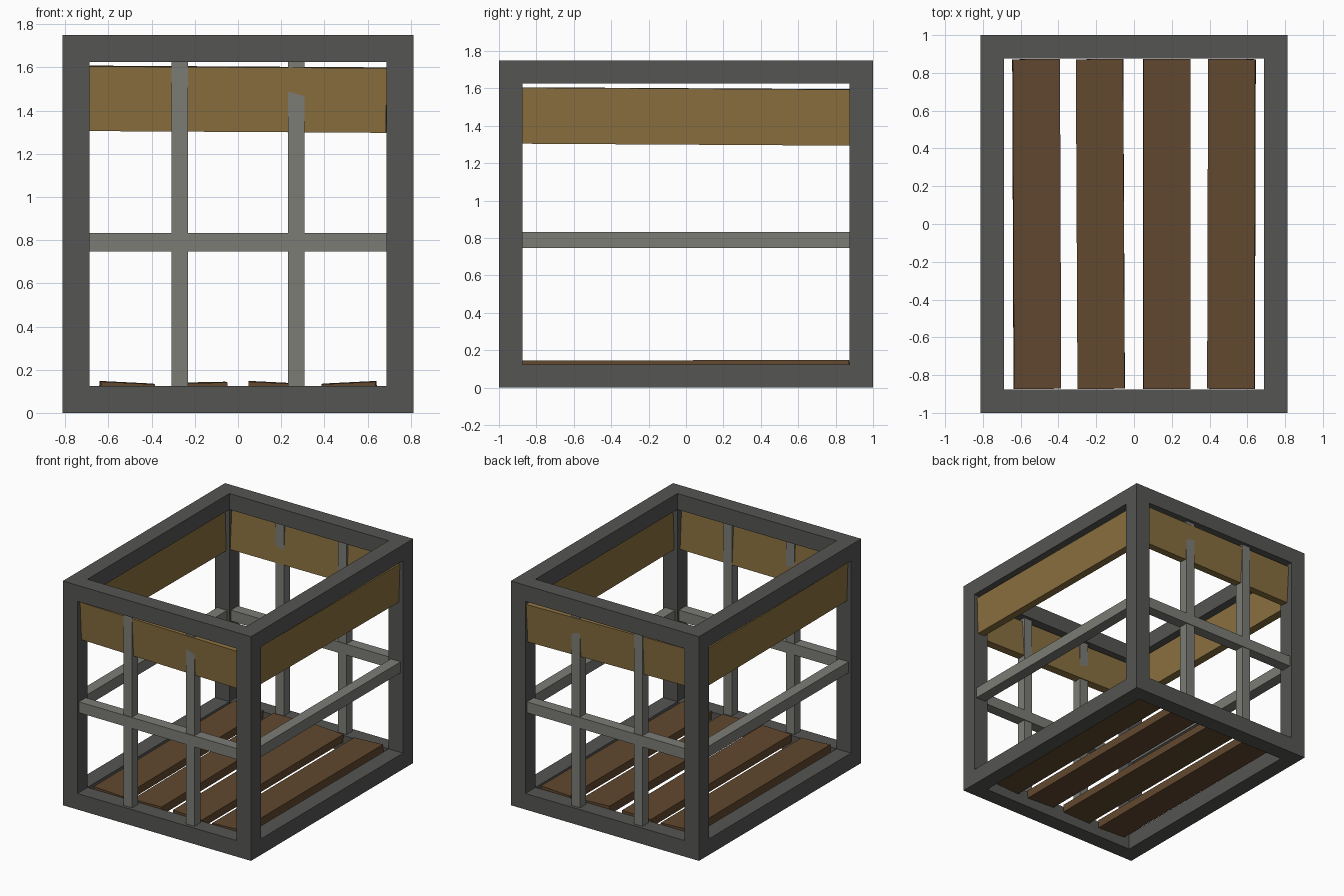
import bpy

if "Cube" in bpy.data.objects:
    bpy.data.objects.remove(bpy.data.objects["Cube"])

X, Y, H, T = 0.8125, 1.0, 1.75, 0.125      # outer half sizes, height, beam width
CX, CY = X - T / 2, Y - T / 2              # beam centre lines


def material(name, rgb):
    m = bpy.data.materials.new(name)
    m.diffuse_color = (*rgb, 1)
    m.use_nodes = True
    m.node_tree.nodes["Principled BSDF"].inputs["Base Color"].default_value = m.diffuse_color
    return m


DARK = material("dark_metal", (0.09, 0.09, 0.087))
GREY = material("light_metal", (0.2, 0.2, 0.18))
TAN = material("tan_wood", (0.25, 0.16, 0.05))
BROWN = material("brown_wood", (0.12, 0.065, 0.028))


def box(name, loc, size, mat, rot=(0, 0, 0)):
    bpy.ops.mesh.primitive_cube_add(size=1, location=loc, rotation=rot)
    o = bpy.context.object
    o.name = name
    o.scale = size
    o.data.materials.append(mat)
    return o


# Outer frame: posts and the beams between them
for sx in (-1, 1):
    for sy in (-1, 1):
        box("corner_post", (sx * CX, sy * CY, H / 2), (T, T, H), DARK)
for z in (T / 2, H - T / 2):
    for s in (-1, 1):
        box("cross_beam", (0, s * CY, z), (2 * X - 2 * T, T, T), DARK)
        box("side_beam", (s * CX, 0, z), (T, 2 * Y - 2 * T, T), DARK)

for s in (-1, 1):
    # Middle rails
    box("cross_rail", (0, s * CY, 0.79), (2 * X - 2 * T, 0.085, 0.085), GREY)
    box("side_rail", (s * CX, 0, 0.79), (0.085, 2 * Y - 2 * T, 0.085), GREY)
    # Upright bars, front and back only
    for x in (-0.27, 0.27):
        box("upright_bar", (x, s * CY, H / 2), (0.075, 0.075, H - 2 * T), GREY)
    # Slightly crooked upper planks
    box("end_plank", (0, s * CY, 1.453), (1.375, 0.0625, 0.3), TAN,
        (-s * 0.06, 0.006, s * 0.017))
    box("side_plank", (s * CX, 0, 1.45), (0.0625, 1.75, 0.3), TAN,
        (-0.006, s * 0.03, 0))

# Crooked floor planks: x, roll, yaw
for x, roll, yaw in ((-0.515, 0.05, 0.004), (-0.178, -0.02, 0.005),
                     (0.173, 0.05, 0.0), (0.516, -0.05, -0.003)):
    box("floor_plank", (x, 0, 0.109), (0.25, 1.745, 0.0625), BROWN,
        (0.002, roll, yaw))
